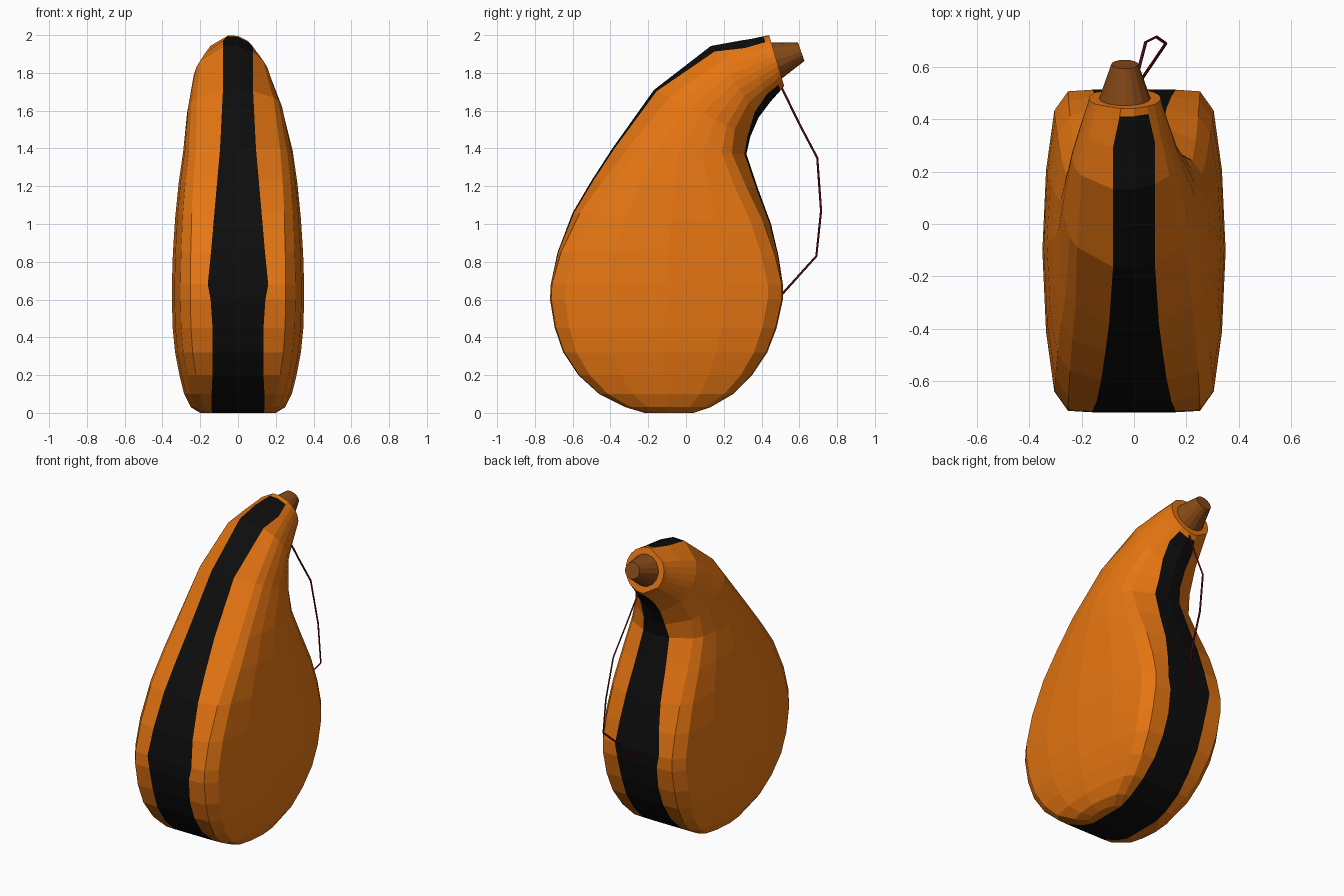
import bpy, bmesh, math
from mathutils import Vector

if "Cube" in bpy.data.objects:
    bpy.data.objects.remove(bpy.data.objects["Cube"])


def material(name, rgb):
    m = bpy.data.materials.new(name)
    m.diffuse_color = (*rgb, 1)
    m.use_nodes = True
    m.node_tree.nodes["Principled BSDF"].inputs["Base Color"].default_value = m.diffuse_color
    return m


ORANGE = material("orange", (0.79, 0.18, 0.006))
BLACK = material("black", (0.004, 0.004, 0.004))
BROWN = material("brown", (0.24, 0.068, 0.009))
RED = material("dark red", (0.12, 0.004, 0.012))


def make_object(name, bm, mats):
    bmesh.ops.recalc_face_normals(bm, faces=bm.faces[:])
    me = bpy.data.meshes.new(name)
    bm.to_mesh(me)
    bm.free()
    for m in mats:
        me.materials.append(m)
    ob = bpy.data.objects.new(name, me)
    bpy.context.collection.objects.link(ob)
    return ob


# Body sections: front y, z, back y, z, half width, stripe half width, squareness, x shift
SECTIONS = [
    (-0.22, 0.00, 0.04, 0.00, 0.20, 0.138, 1.0, 0),
    (-0.32, 0.03, 0.13, 0.03, 0.25, 0.14, 1.0, 0),
    (-0.46, 0.10, 0.25, 0.10, 0.285, 0.14, 1.0, 0),
    (-0.57, 0.20, 0.35, 0.20, 0.31, 0.135, 1.0, 0),
    (-0.65, 0.32, 0.43, 0.32, 0.333, 0.135, 1.0, 0),
    (-0.695, 0.45, 0.48, 0.45, 0.346, 0.135, 1.0, 0),
    (-0.72, 0.60, 0.513, 0.60, 0.35, 0.145, 1.0, 0),
    (-0.716, 0.68, 0.513, 0.68, 0.35, 0.16, 1.0, 0),
    (-0.68, 0.85, 0.49, 0.83, 0.345, 0.143, 0.95, 0),
    (-0.60, 1.06, 0.45, 1.00, 0.333, 0.125, 0.85, 0),
    (-0.50, 1.23, 0.38, 1.19, 0.315, 0.11, 0.7, 0),
    (-0.39, 1.40, 0.32, 1.37, 0.29, 0.095, 0.5, 0),
    (-0.17, 1.71, 0.34, 1.46, 0.255, 0.08, 0.25, -0.015),
    (0.13, 1.945, 0.385, 1.56, 0.205, 0.08, 0.0, -0.033),
    (0.29, 1.975, 0.45, 1.645, 0.17, 0.08, 0.0, -0.035),
    (0.41, 1.995, 0.50, 1.705, 0.143, 0.055, 0.0, -0.035),
    (0.44, 2.00, 0.52, 1.73, 0.137, 0.05, 0.0, -0.035),
]
SQUARE = [(0.72, 0.99), (0.87, 0.87), (0.96, 0.5), (1, 0)]
ROUND = [(math.sin(math.radians(a)), math.cos(math.radians(a))) for a in (55, 67, 79, 90)]


def section(fy, fz, by, bz, w, s, k, cx):
    """Closed loop, starting at the left edge of the front stripe."""
    mid = Vector((cx, (fy + by) / 2, (fz + bz) / 2))
    half = Vector((0, (fy - by) / 2, (fz - bz) / 2))

    def edge(x):
        r = (x - cx) / w
        return r, k + (1 - k) * math.sqrt(max(0, 1 - r * r))

    stripe = [edge(-s), edge(0), edge(s)]
    side = [(k * a + (1 - k) * c, k * b + (1 - k) * d)
            for (a, b), (c, d) in zip(SQUARE, ROUND)]
    side += [(x, -u) for x, u in reversed(side[:-1])]
    loop = (stripe + side + [(x, -u) for x, u in reversed(stripe)]
            + [(-x, u) for x, u in reversed(side)])
    return [mid + Vector((x * w, 0, 0)) + half * u for x, u in loop]


# Body: lofted skin, black stripe running round its front, bottom and back
bm = bmesh.new()
rings = [[bm.verts.new(p) for p in section(*s)] for s in SECTIONS]
n = len(rings[0])
STRIPE = (0, 1, 10, 11)
for i, (a, b) in enumerate(zip(rings, rings[1:])):
    for j in range(n):
        f = bm.faces.new((a[j], a[(j + 1) % n], b[(j + 1) % n], b[j]))
        f.material_index = int(j in STRIPE and i < len(rings) - 2)
base = rings[0]
bm.faces.new(base[0:3] + base[10:13]).material_index = 1
bm.faces.new(base[2:11])
bm.faces.new(base[12:] + base[:1])
bm.faces.new(rings[-1])
make_object("gourd_body", bm, [ORANGE, BLACK])

# Stopper: tapered plug in the tilted neck
start, end = Vector((-0.035, 0.475, 1.865)), Vector((-0.035, 0.61, 1.912))
axis = end - start
bm = bmesh.new()
bmesh.ops.create_cone(bm, cap_ends=True, segments=16, radius1=0.1, radius2=0.052,
                      depth=axis.length)
ob = make_object("stopper", bm, [BROWN])
ob.location = (start + end) / 2
ob.rotation_euler = axis.to_track_quat('Z', 'Y').to_euler()

# Cord: thin strap looping from the neck to the back of the body
PATH = [(-0.01, 0.50, 1.735), (0.02, 0.60, 1.53), (0.045, 0.695, 1.35),
        (0.085, 0.715, 1.07), (0.122, 0.69, 0.83), (0.0, 0.51, 0.63)]
cu = bpy.data.curves.new("cord", 'CURVE')
cu.dimensions = '3D'
cu.bevel_depth = 0.006
cu.bevel_resolution = 0
sp = cu.splines.new('POLY')
sp.points.add(len(PATH) - 1)
for p, co in zip(sp.points, PATH):
    p.co = (*co, 1)
cu.materials.append(RED)
bpy.context.collection.objects.link(bpy.data.objects.new("cord", cu))
